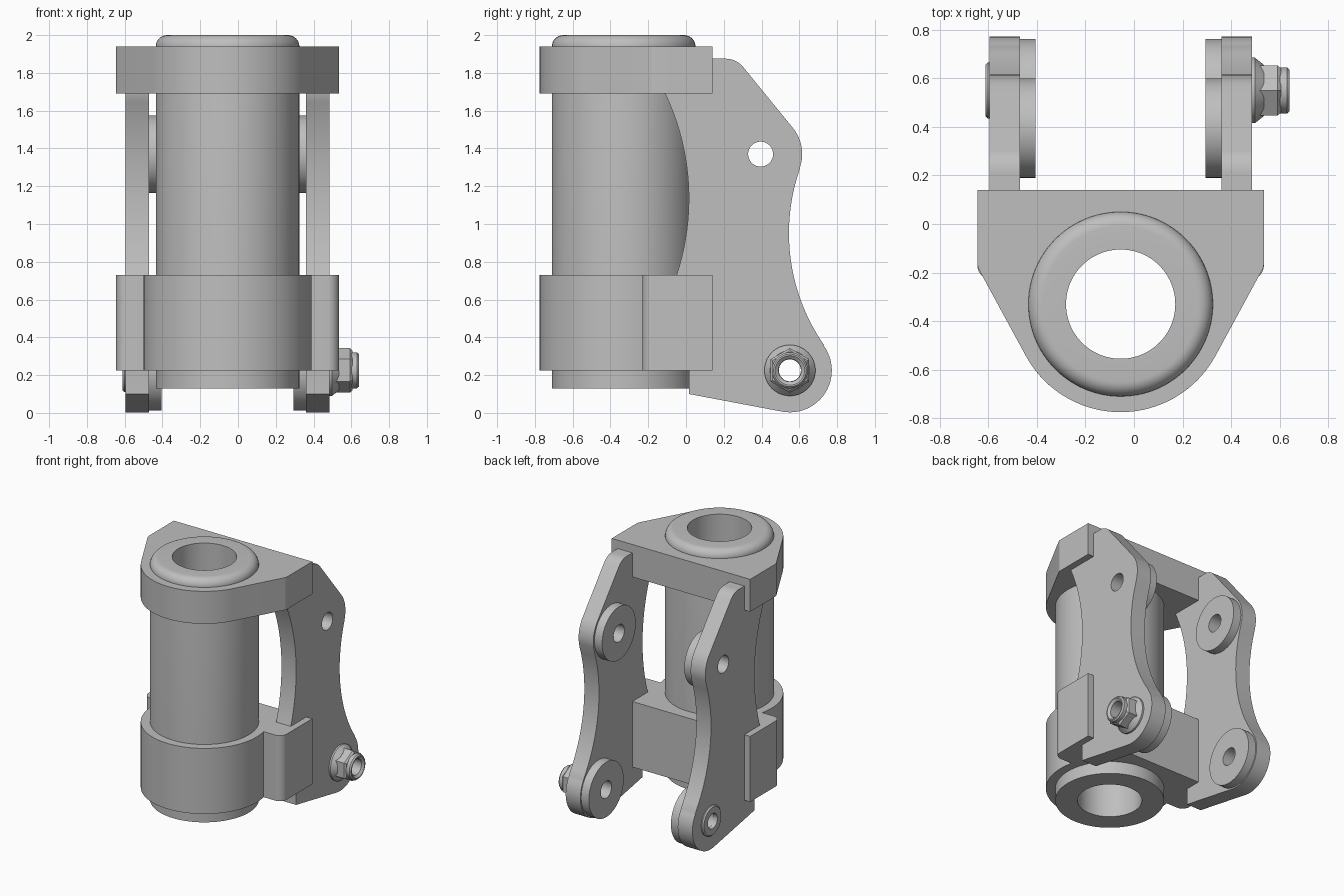
import bpy, bmesh
from math import sin, cos, pi, radians, atan2, hypot
from mathutils import Matrix, Vector

cube = bpy.data.objects.get("Cube")
if cube:
    bpy.data.objects.remove(cube, do_unlink=True)

steel = bpy.data.materials.new("plain_grey_steel")
GREY = (0.52, 0.52, 0.52, 1)
steel.diffuse_color = GREY
steel.use_nodes = True
bsdf = next(n for n in steel.node_tree.nodes if n.type == 'BSDF_PRINCIPLED')
bsdf.inputs["Base Color"].default_value = GREY

CX, CY = -0.055, -0.33            # tube axis
TO_X = Matrix(((0, 0, 1, 0), (1, 0, 0, 0), (0, 1, 0, 0), (0, 0, 0, 1)))  # local z -> x


def finish(name, bm, matrix):
    bmesh.ops.recalc_face_normals(bm, faces=bm.faces)
    bm.transform(matrix)
    mesh = bpy.data.meshes.new(name)
    bm.to_mesh(mesh)
    bm.free()
    mesh.materials.append(steel)
    ob = bpy.data.objects.new(name, mesh)
    bpy.context.collection.objects.link(ob)
    bpy.ops.object.select_all(action='DESELECT')
    ob.select_set(True)
    bpy.context.view_layer.objects.active = ob
    bpy.ops.object.shade_smooth_by_angle(angle=radians(28))
    return ob


def arc(c, r, a0, a1, n=12):
    return [(c[0] + r * cos(radians(a0 + (a1 - a0) * i / n)),
             c[1] + r * sin(radians(a0 + (a1 - a0) * i / n))) for i in range(n + 1)]


def arc_through(p, q, s, n=20):
    """Arc from p to s passing through q."""
    p, q, s = Vector(p), Vector(q), Vector(s)
    u, v = q - p, s - p
    d = 2 * (u.x * v.y - u.y * v.x)
    c = p + Vector((v.y * u.dot(u) - u.y * v.dot(v), u.x * v.dot(v) - v.x * u.dot(u))) / d
    a0 = atan2(p.y - c.y, p.x - c.x)
    sweep = (atan2(s.y - c.y, s.x - c.x) - a0 + pi) % (2 * pi) - pi
    r = (p - c).length
    return [(c.x + r * cos(a0 + sweep * i / n), c.y + r * sin(a0 + sweep * i / n))
            for i in range(n + 1)]


def slab(name, outline, holes, z0, z1, matrix):
    """Extruded outline with round holes (centre, radius)."""
    bm = bmesh.new()
    loops = [outline] + [arc(c, r, 0, 360, 48)[:-1] for c, r in holes]
    edges = []
    for loop in loops:
        vs = [bm.verts.new((a, b, z0)) for a, b in loop]
        edges += [bm.edges.new((vs[i - 1], vs[i])) for i in range(len(vs))]
    bmesh.ops.triangle_fill(bm, edges=edges, use_beauty=True)
    out = bmesh.ops.extrude_face_region(bm, geom=bm.faces[:], use_keep_orig=True)
    top = [g for g in out["geom"] if isinstance(g, bmesh.types.BMVert)]
    bmesh.ops.translate(bm, verts=top, vec=(0, 0, z1 - z0))
    return finish(name, bm, matrix)


def lathe(name, profile, matrix, seg=64, phase=0):
    """Closed (radius, height) profile turned about local z."""
    bm = bmesh.new()
    rings = [[bm.verts.new((r * cos(phase + 2 * pi * i / seg), r * sin(phase + 2 * pi * i / seg), h))
              for r, h in profile] for i in range(seg)]
    n = len(profile)
    for i in range(seg):
        for j in range(n):
            bm.faces.new((rings[i - 1][j], rings[i][j],
                          rings[i][(j + 1) % n], rings[i - 1][(j + 1) % n]))
    return finish(name, bm, matrix)


def along_x(y, z):
    return Matrix.Translation((0, y, z)) @ TO_X


AXIS = Matrix.Translation((CX, CY, 0))

# Main tube with rounded top rim
lathe("main_tube", [(0.225, 0.13), (0.38, 0.13)] + arc((0.32, 1.94), 0.06, 0, 90, 8)
      + [(0.225, 2.0)], AXIS, 96)


# Clamping collars: round front, square back
def collar(name, half, z0, z1):
    half = half + [(0.59, 0.47)]
    outline = half + [(-x, y) for x, y in reversed(half[1:])]
    slab(name, outline, [((0, 0), 0.36)], z0, z1, AXIS)


collar("upper_collar", arc((0, 0), 0.445, -90, -28.5, 20)
       + arc((0.53, 0.169), 0.06, -28.5, 0, 6), 1.69, 1.94)
collar("lower_collar", arc((0, 0), 0.445, -90, 13, 32)
       + arc((0.53, 0.16), 0.06, -90, 0, 10), 0.225, 0.73)

# Side plates, drawn in y and z
UPPER, LOWER = (0.395, 1.37), (0.55, 0.225)
plate = ([(0.015, 0.1)]
         + arc(LOWER, 0.222, -100, 35, 24)
         + arc_through((0.73, 0.36), (0.545, 0.95), (0.602, 1.29))
         + arc(UPPER, 0.22, -18, 40)
         + arc((0.21, 1.755), 0.12, 40, 90)
         + [(-0.11, 1.875)]
         + arc_through((-0.11, 1.69), (0.015, 1.12), (-0.05, 0.73))
         + [(0.015, 0.6)])
PIN_HOLE = 0.066
for side, x0, x1, b0, b1 in (("right", -0.595, -0.47, -0.47, -0.405),
                             ("left", 0.36, 0.485, 0.295, 0.36)):
    slab(side + "_plate", plate, [(UPPER, PIN_HOLE), (LOWER, PIN_HOLE)], x0, x1, along_x(0, 0))
    # Round bosses on the inner faces
    for level, centre, r in (("upper", UPPER, 0.205), ("lower", LOWER, 0.212)):
        lathe(f"{side}_{level}_boss", [(PIN_HOLE, b0), (r, b0), (r, b1), (PIN_HOLE, b1)],
              along_x(*centre))

# Hollow fastener at the lower hole
BOLT = along_x(*LOWER)
lathe("right_bushing", [(0.058, -0.612), (0.105, -0.612), (0.115, -0.602),
                        (0.115, -0.595), (0.09, -0.58), (0.058, -0.58)], BOLT)
lathe("nut_flange", [(0.062, 0.48), (0.135, 0.48), (0.135, 0.498),
                     (0.105, 0.535), (0.062, 0.535)], BOLT)
lathe("nut_hexagon", [(0.08, 0.49), (0.118, 0.49), (0.118, 0.592),
                      (0.105, 0.605), (0.08, 0.605)], BOLT, 6, pi / 6)
lathe("nut_collar", [(0.06, 0.48), (0.095, 0.48), (0.095, 0.63), (0.086, 0.64),
                     (0.078, 0.64), (0.06, 0.625)], BOLT)
